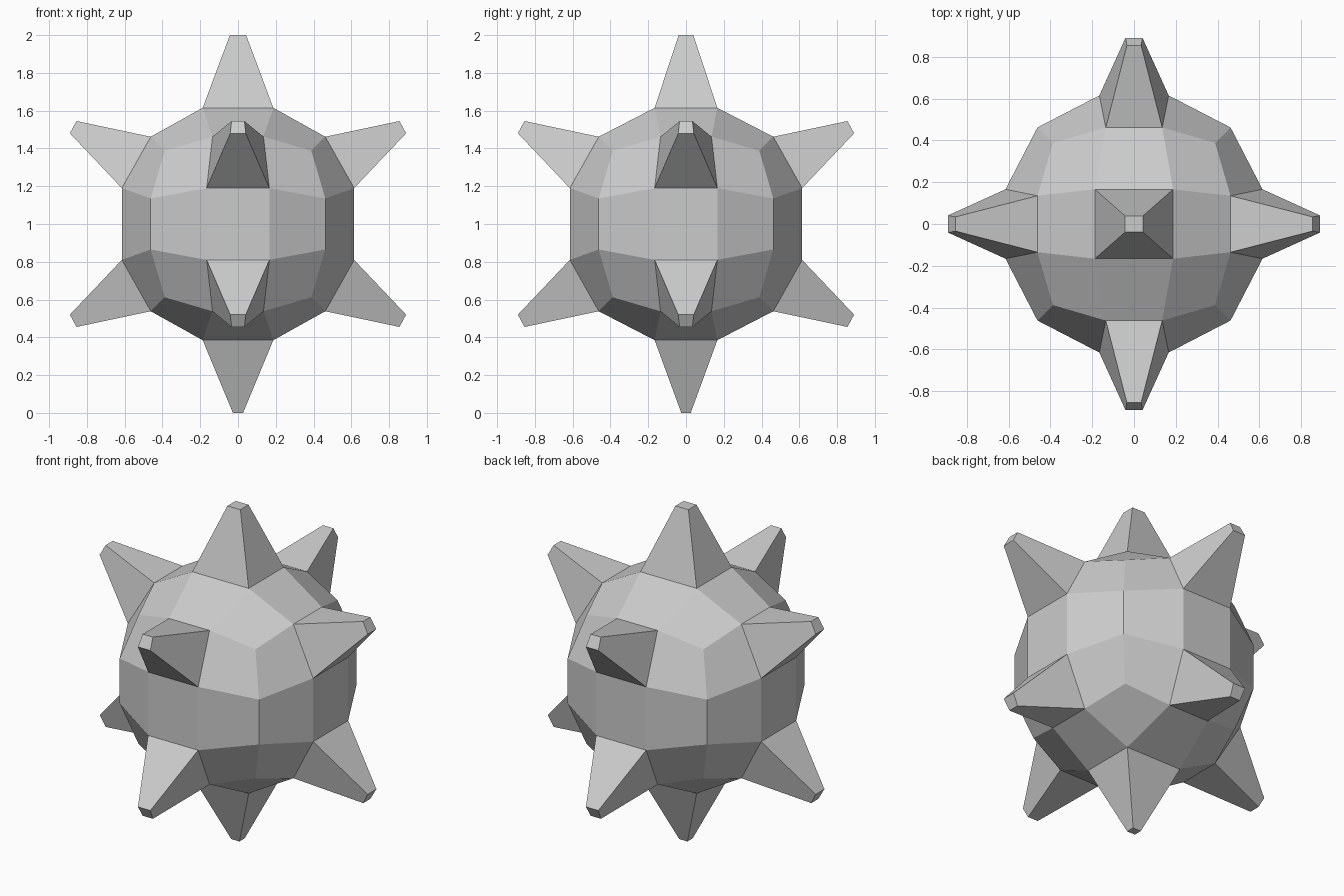
import bpy, bmesh
from math import copysign

if "Cube" in bpy.data.objects:
    bpy.data.objects.remove(bpy.data.objects["Cube"])

def signed(values, like):
    return [copysign(v, s) for v, s in zip(values, like)]

bm = bmesh.new()
bmesh.ops.create_cube(bm, size=2)
bmesh.ops.subdivide_edges(bm, edges=bm.edges[:], cuts=2, use_grid_fill=True)
bm.normal_update()

# Choose the faces that grow spikes: the two poles and the panels above and below each side
spike_faces = []
for f in bm.faces:
    c = f.calc_center_median()
    pole = abs(c.z) > 0.9 and max(abs(c.x), abs(c.y)) < 0.1
    side = abs(abs(c.z) - 2 / 3) < 0.1 and min(abs(c.x), abs(c.y)) < 0.1
    if pole or side:
        spike_faces.append(f)

# Round the 3 x 3 cube into a ball
panel = [(0.615, 0.166, 0.19), (0.166, 0.615, 0.19), (0.187, 0.166, 0.615)]
for v in bm.verts:
    outer = [abs(c) > 0.9 for c in v.co]
    if sum(outer) == 3:
        size = (0.388, 0.388, 0.388)
    elif sum(outer) == 2:
        size = [0.462 if o else 0.135 for o in outer]
    else:
        size = panel[outer.index(True)]
    v.co = signed(size, v.co)

# Draw the chosen faces out into blunt tapered spikes
tips = bmesh.ops.extrude_discrete_faces(bm, faces=spike_faces)["faces"]
for f in tips:
    c = f.calc_center_median()
    along_x = abs(c.x) > abs(c.y)
    is_pole = max(abs(c.x), abs(c.y)) < 0.1
    for v in f.verts:
        if is_pole:
            size = (0.043, 0.039, 1.0) if c.z > 0 else (0.027, 0.025, 1.0)
        else:
            near_equator = abs(v.co.z) < 0.3
            reach, width, height = (0.89, 0.041, 0.48) if near_equator else (0.855, 0.034, 0.545)
            size = (reach, width, height) if along_x else (width, reach, height)
        v.co = signed(size, v.co)

bmesh.ops.translate(bm, verts=bm.verts[:], vec=(0, 0, 1))
bmesh.ops.recalc_face_normals(bm, faces=bm.faces[:])
mesh = bpy.data.meshes.new("spiked_ball")
bm.to_mesh(mesh)
bm.free()
bpy.context.collection.objects.link(bpy.data.objects.new("spiked_ball", mesh))
